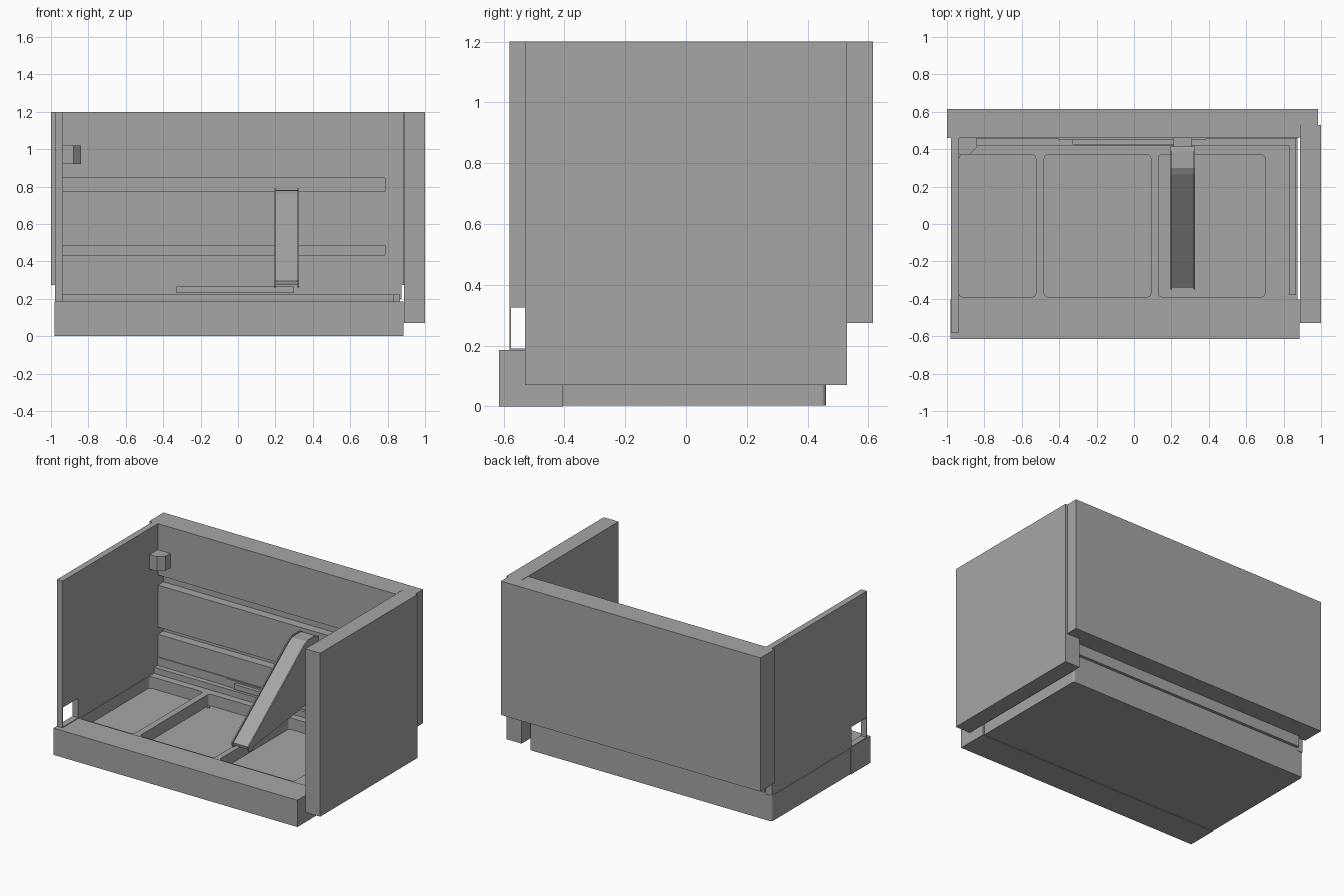
import bpy, bmesh, math
from mathutils import Vector

old = bpy.data.objects.get("Cube")
if old:
    bpy.data.objects.remove(old, do_unlink=True)

grey = bpy.data.materials.new("plain_grey")
grey.use_nodes = True
COLOUR = (0.38, 0.38, 0.38, 1)
grey.diffuse_color = COLOUR
grey.node_tree.nodes["Principled BSDF"].inputs["Base Color"].default_value = COLOUR


def prism(name, outline, axis, lo, hi):
    """Extrude a closed 2D outline along x or z."""
    bm = bmesh.new()
    if axis == "x":
        pts = [(lo, a, b) for a, b in outline]
        move = Vector((hi - lo, 0, 0))
    else:
        pts = [(a, b, lo) for a, b in outline]
        move = Vector((0, 0, hi - lo))
    face = bm.faces.new([bm.verts.new(p) for p in pts])
    ext = bmesh.ops.extrude_face_region(bm, geom=[face])
    verts = [g for g in ext["geom"] if isinstance(g, bmesh.types.BMVert)]
    bmesh.ops.translate(bm, verts=verts, vec=move)
    bmesh.ops.recalc_face_normals(bm, faces=bm.faces[:])
    mesh = bpy.data.meshes.new(name)
    bm.to_mesh(mesh)
    bm.free()
    mesh.materials.append(grey)
    obj = bpy.data.objects.new(name, mesh)
    bpy.context.collection.objects.link(obj)
    return obj


def box(name, x, y, z, radius=0):
    """Box from ranges, with optional rounded vertical corners."""
    if not radius:
        outline = [(x[0], y[0]), (x[1], y[0]), (x[1], y[1]), (x[0], y[1])]
    else:
        outline = []
        for cx, cy, start in ((x[1], y[1], 0), (x[0], y[1], 90),
                              (x[0], y[0], 180), (x[1], y[0], 270)):
            mx = cx - radius if cx == x[1] else cx + radius
            my = cy - radius if cy == y[1] else cy + radius
            for i in range(5):
                a = math.radians(start + i * 22.5)
                outline.append((mx + radius * math.cos(a), my + radius * math.sin(a)))
    return prism(name, outline, "z", z[0], z[1])


def cut(obj, cutters):
    """Subtract each cutter and discard it."""
    bpy.context.view_layer.objects.active = obj
    for c in cutters:
        c.hide_render = True
        mod = obj.modifiers.new("cut", "BOOLEAN")
        mod.operation = "DIFFERENCE"
        mod.solver = "EXACT"
        mod.object = c
        bpy.ops.object.modifier_apply(modifier=mod.name)
        bpy.data.objects.remove(c, do_unlink=True)


# Base: front lip, tray with three pockets, raised rims
box("front_lip", (-0.98, 0.885), (-0.615, -0.405), (0, 0.185))
tray = box("base_tray", (-0.978, 0.875), (-0.41, 0.46), (0.003, 0.18), 0.015)
pockets = ((-0.935, -0.525), (-0.48, 0.09), (0.13, 0.70))
cut(tray, [box("pocket_cutter", p, (-0.39, 0.37), (0.10, 0.3), 0.02) for p in pockets])
box("back_rim", (-0.935, 0.865), (0.42, 0.46), (0.17, 0.222))
box("right_rim", (0.83, 0.865), (-0.38, 0.44), (0.17, 0.222))
box("back_sill", (-0.935, 0.875), (0.455, 0.48), (0.20, 0.28))

# Latch plate on the back rim
box("latch_plate", (-0.405, 0.385), (0.45, 0.458), (0.222, 0.275))
box("latch_bar", (-0.33, 0.30), (0.425, 0.455), (0.23, 0.265))

# Small screws in the middle pocket corners
for x in (-0.465, 0.075):
    for y in (-0.36, 0.34):
        box("pocket_screw", (x - 0.01, x + 0.01), (y - 0.01, y + 0.01), (0.095, 0.108), 0.009)

# Back panel with two long grooves, stepped around the right panel
back = prism("back_panel", [(-1, 0.46), (0.885, 0.46), (0.885, 0.53), (0.985, 0.53),
                            (0.985, 0.615), (-1, 0.615)], "z", 0.275, 1.2)
cut(back, [box("groove_cutter", (-0.935, 0.785), (0.4, 0.52), z)
           for z in ((0.435, 0.485), (0.775, 0.845))])

# Side panels
box("right_panel", (0.887, 1.0), (-0.53, 0.53), (0.07, 1.2))
left = box("left_panel", (-0.978, -0.935), (-0.58, 0.46), (0.182, 1.2))
cut(left, [box("window_cutter", (-1.1, -0.8), (-0.575, -0.41), (0.19, 0.325))])

# Corner bracket with a chamfered edge
prism("corner_bracket", [(-0.935, 0.37), (-0.88, 0.37), (-0.84, 0.41),
                         (-0.84, 0.46), (-0.935, 0.46)], "z", 0.92, 1.02)

# Sloping arm: two side cheeks with a slightly sunken cover between them
cheek = [(-0.35, 0.30), (-0.345, 0.265), (-0.31, 0.26), (-0.29, 0.285), (0.18, 0.34),
         (0.42, 0.38), (0.42, 0.775), (0.39, 0.79), (0.30, 0.79), (0.26, 0.77)]
cover = [(-0.34, 0.295), (-0.335, 0.275), (-0.28, 0.29), (0.18, 0.345),
         (0.415, 0.385), (0.415, 0.775), (0.39, 0.782), (0.30, 0.78), (0.265, 0.76)]
for side, x in (("right", 0.195), ("left", 0.317)):
    prism("arm_cheek_" + side, cheek, "x", x, x + 0.008)
prism("arm_cover", cover, "x", 0.2, 0.32)
box("arm_hinge", (0.21, 0.31), (0.41, 0.462), (0.55, 0.72))
